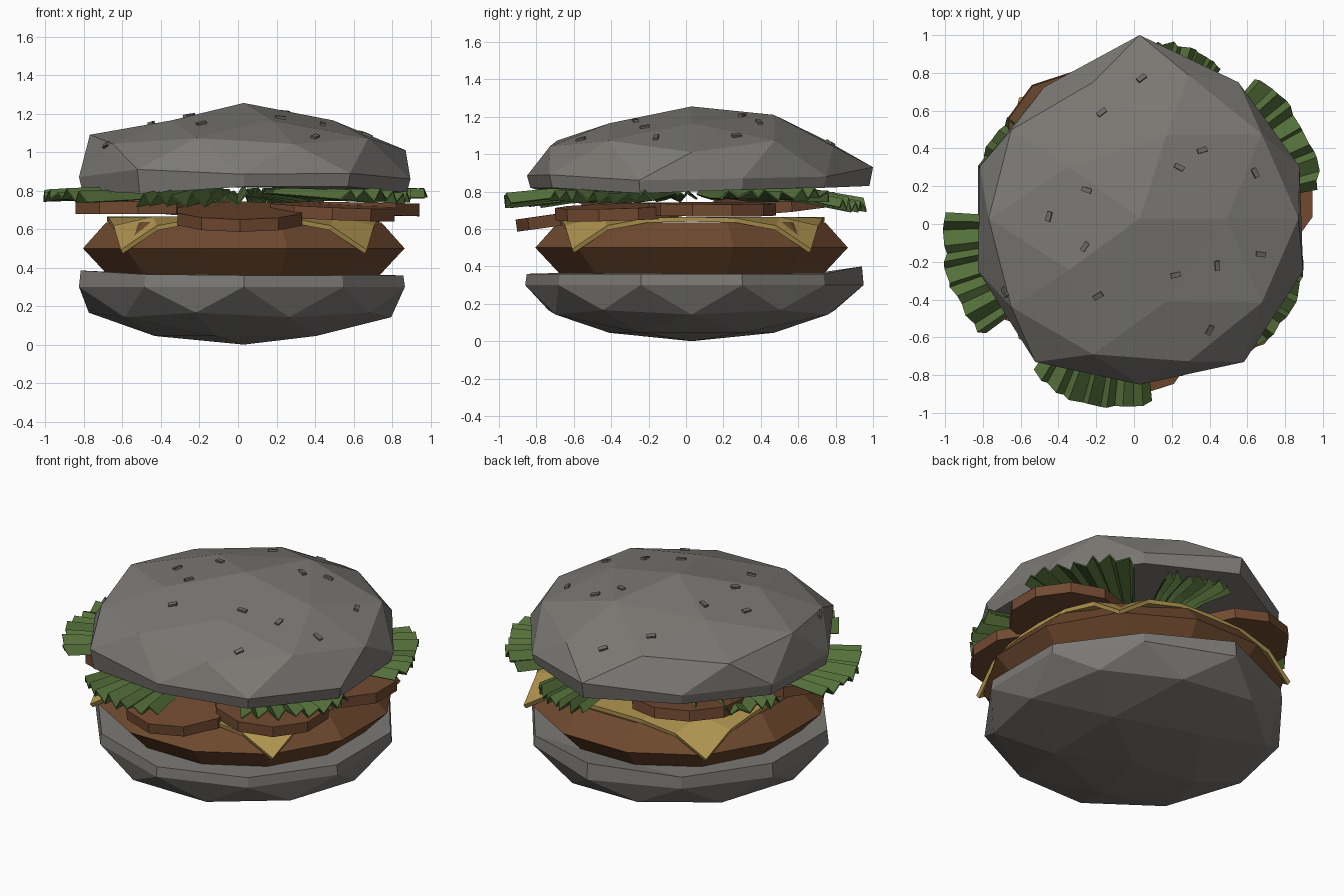
import bpy, bmesh, math, random
from math import sin, cos, radians, pi
from mathutils import Vector, Matrix
from mathutils.bvhtree import BVHTree

random.seed(4)
if "Cube" in bpy.data.objects:
    bpy.data.objects.remove(bpy.data.objects["Cube"], do_unlink=True)

CX, CY = 0.03, 0.03


def material(name, rgb):
    m = bpy.data.materials.new(name)
    m.use_nodes = True
    m.diffuse_color = (*rgb, 1)
    bsdf = m.node_tree.nodes["Principled BSDF"]
    bsdf.inputs["Base Color"].default_value = (*rgb, 1)
    bsdf.inputs["Roughness"].default_value = 0.9
    return m


BUN = material("bun grey", (0.20, 0.19, 0.175))
SEED = material("seed grey", (0.15, 0.14, 0.13))
MEAT = material("patty brown", (0.158, 0.067, 0.028))
SLICE = material("slice brown", (0.165, 0.068, 0.030))
CHEESE = material("cheese yellow", (0.44, 0.30, 0.080))
LEAF = material("lettuce green", (0.088, 0.160, 0.042))


def finish(bm, name, mat):
    bmesh.ops.recalc_face_normals(bm, faces=bm.faces)
    mesh = bpy.data.meshes.new(name)
    bm.to_mesh(mesh)
    mesh.materials.append(mat)
    ob = bpy.data.objects.new(name, mesh)
    bpy.context.collection.objects.link(ob)
    return ob


def rim_index(v):
    return round((math.degrees(math.atan2(v.y, v.x)) - 18) / 36) % 10


def bun(side, z0, height, shoulder, radii, rim, lip, inset):
    """Half a faceted ball with an uneven rim, closed by a short lip."""
    bm = bmesh.new()
    bmesh.ops.create_icosphere(bm, subdivisions=2, radius=1)
    bmesh.ops.delete(bm, geom=[v for v in bm.verts if v.co.z * side < -0.01], context='VERTS')
    for v in bm.verts:
        c = v.co
        if abs(c.z) < 0.01:
            i = rim_index(c)
            v.co = Vector((c.x * radii[i], c.y * radii[i], rim[i]))
        else:
            sx, sy = shoulder if abs(c.z) < 0.6 else (0.88, 0.88)
            v.co = Vector((c.x * sx, c.y * sy, z0 + c.z * height))
    edges = [e for e in bm.edges if e.is_boundary]
    new = bmesh.ops.extrude_edge_only(bm, edges=edges)["geom"]
    for v in [g for g in new if isinstance(g, bmesh.types.BMVert)]:
        v.co = Vector((v.co.x * inset, v.co.y * inset, lip[rim_index(v.co)]))
    bmesh.ops.holes_fill(bm, edges=[e for e in bm.edges if e.is_boundary], sides=0)
    bmesh.ops.triangulate(bm, faces=[f for f in bm.faces if len(f.verts) > 4])
    bmesh.ops.translate(bm, verts=bm.verts, vec=(CX, CY, 0))
    return bm


# Bottom bun
finish(bun(-1, 0.30, 0.30, (0.90, 0.90),
           [.88, .88, .92, .88, .90, .90, .88, .89, .88, .88], [0.30] * 10,
           [.36, .36, .40, .37, .385, .385, .365, .36, .36, .36], 0.99), "bottom_bun", BUN)

# Top bun, with a lopsided crown
top = bun(1, 0.87, 0.385, (0.94, 0.89),
          [.89, .89, .97, .86, .89, .90, .94, .88, .94, .91],
          [.87, .88, .93, .88, .88, .87, .91, .885, .89, .86],
          [.81, .82, .83, .82, .81, .80, .785, .82, .82, .79], 0.98)
for v in top.verts:
    if 1.15 < v.co.z < 1.24:
        v.co.z = 1.21 if v.co.x > 0 and v.co.y > 0.2 else 1.165
    elif 1.0 < v.co.z < 1.1 and abs(v.co.y) < 0.1:
        v.co.z = 1.01 if v.co.x > 0 else 1.09
tree = BVHTree.FromBMesh(top)
finish(top, "top_bun", BUN)

# Seeds laid on the bun surface
spots = [(.04, .77), (-.17, .59), (.36, .39), (.24, .30), (.64, .27), (-.25, .18), (-.45, .04),
         (-.26, -.12), (.22, -.27), (.44, -.22), (.67, -.16), (-.19, -.38), (.40, -.56), (-.68, -.36)]
bm = bmesh.new()
for x, y in spots:
    hit, normal, _, _ = tree.ray_cast(Vector((x, y, 3)), Vector((0, 0, -1)))
    if hit:
        turn = normal.to_track_quat('Z', 'Y').to_matrix().to_4x4()
        spin = Matrix.Rotation(random.uniform(0, pi), 4, 'Z')
        size = Matrix.Diagonal((0.052, 0.026, 0.024, 1))
        bmesh.ops.create_cube(bm, size=1, matrix=Matrix.Translation(hit) @ turn @ spin @ size)
finish(bm, "seeds", SEED)

# Patty: twelve-sided with a bulging waist
bm = bmesh.new()
rings = []
for r, z in ((0.73, 0.36), (0.865, 0.50), (0.74, 0.635)):
    rings.append([bm.verts.new((CX + r * cos(radians(15 + 30 * i)),
                                CY + r * sin(radians(15 + 30 * i)), z)) for i in range(12)])
for a, b in zip(rings, rings[1:]):
    for i in range(12):
        j = (i + 1) % 12
        bm.faces.new((a[i], a[j], b[j], b[i]))
bm.faces.new(rings[0])
bm.faces.new(rings[-1])
finish(bm, "patty", MEAT)

# Cheese: square sheet whose corners curl down over the patty
bm = bmesh.new()
bmesh.ops.create_grid(bm, x_segments=6, y_segments=6, size=0.71)
for v in bm.verts:
    r = v.co.xy.length
    pull = 1 - 0.35 * max(0, r - 0.72)
    v.co = Vector((CX + v.co.x * pull, CY + v.co.y * pull, 0.665 - 1.75 * max(0, r - 0.69) ** 2))
cheese = finish(bm, "cheese", CHEESE)
mod = cheese.modifiers.new("thickness", 'SOLIDIFY')
mod.thickness = 0.025

# Round slices: centre, tilt outward (positive dips the outer edge)
slices = [(0.01, -0.57, 0.665, 8), (0.49, -0.36, 0.69, 3), (0.62, 0.14, 0.705, 1),
          (-0.52, -0.22, 0.71, 0), (-0.34, 0.46, 0.735, -6)]
for n, (x, y, z, tilt) in enumerate(slices):
    bm = bmesh.new()
    axis = Vector((-y, x, 0))
    place = Matrix.Translation((x, y, z)) @ Matrix.Rotation(radians(tilt), 4, axis)
    bmesh.ops.create_cone(bm, cap_ends=True, segments=10, radius1=0.34, radius2=0.34,
                          depth=0.065, matrix=place)
    finish(bm, f"slice_{n + 1}", SLICE)

# Lettuce: uneven pleated fans (direction, half spread, reach, outer height)
leaves = [(-104, 20, 1.0, 0.755), (31, 20, 1.05, 0.785), (-163, 20, 1.04, 0.775),
          (73, 13, 1.0, 0.735), (146, 20, 0.89, 0.765), (-32, 21, 0.96, 0.775)]
PLEATS = 14
for n, (mid, spread, reach, z) in enumerate(leaves):
    bm = bmesh.new()
    rows = [[], [], []]
    for i in range(PLEATS + 1):
        t = 2 * i / PLEATS - 1
        a = radians(mid + spread * t + random.uniform(-1, 1))
        wave = (1 if i % 2 else -1) * random.uniform(0.3, 1.2)
        edge = reach - 0.04 * t * t - random.uniform(0, 0.03)
        for row, r, h, amp in zip(rows, (0.3, 0.68, edge), (0.795, 0.785, z), (0.015, 0.03, 0.032)):
            row.append(bm.verts.new((r * cos(a), r * sin(a), h + wave * amp)))
    for a, b in zip(rows, rows[1:]):
        for i in range(PLEATS):
            bm.faces.new((a[i], b[i], b[i + 1], a[i + 1]))
    leaf = finish(bm, f"lettuce_{n + 1}", LEAF)
    leaf.modifiers.new("thickness", 'SOLIDIFY').thickness = 0.01
